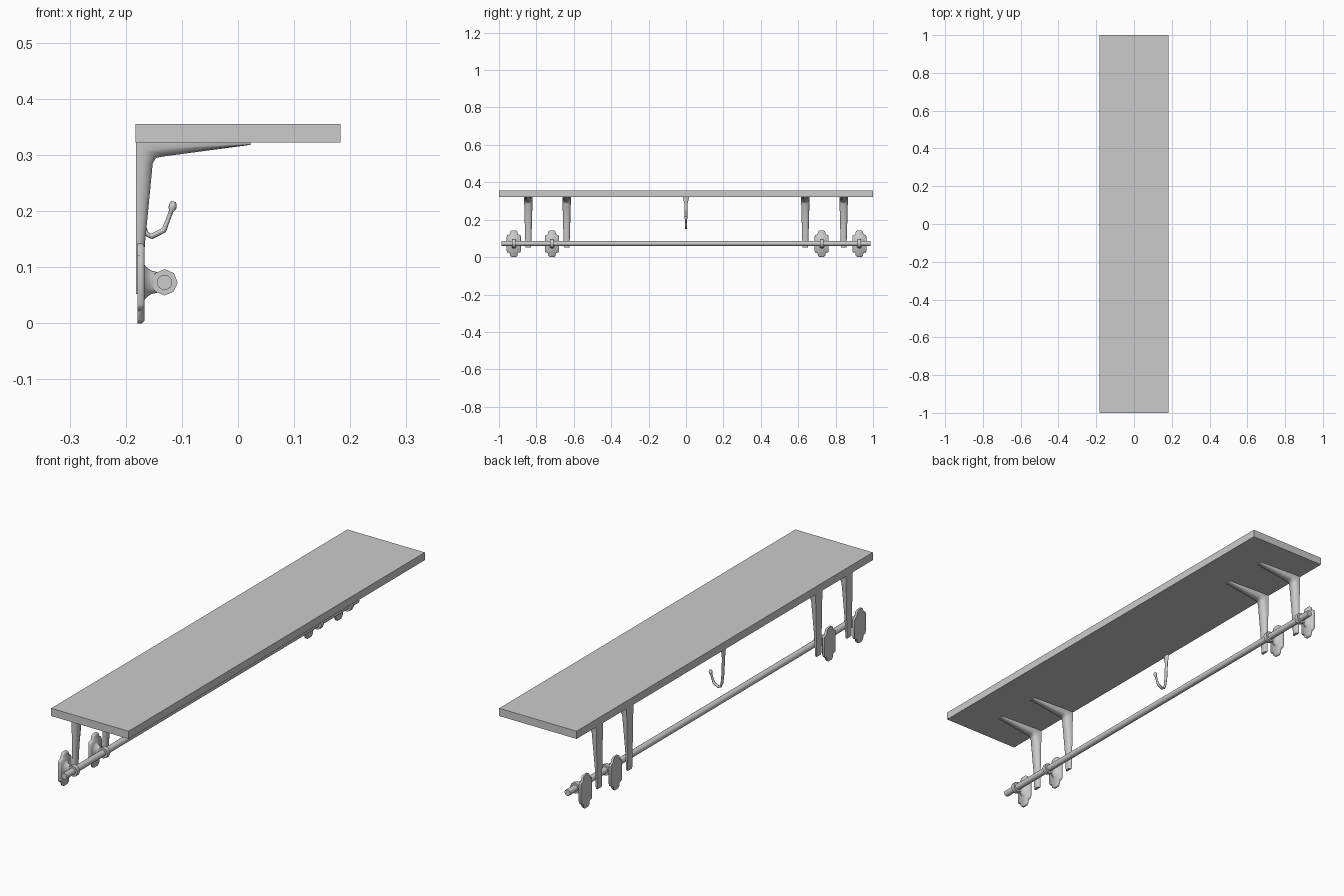
import bpy, bmesh, math
from mathutils import Matrix, Vector

if "Cube" in bpy.data.objects:
    bpy.data.objects.remove(bpy.data.objects["Cube"])


def finish(bm, name, angle=35):
    bmesh.ops.recalc_face_normals(bm, faces=bm.faces)
    me = bpy.data.meshes.new(name)
    bm.to_mesh(me)
    bm.free()
    ob = bpy.data.objects.new(name, me)
    bpy.context.collection.objects.link(ob)
    bpy.ops.object.select_all(action='DESELECT')
    ob.select_set(True)
    bpy.context.view_layer.objects.active = ob
    bpy.ops.object.shade_smooth_by_angle(angle=math.radians(angle))
    return ob


def loft(bm, rings):
    vs = [[bm.verts.new(p) for p in r] for r in rings]
    n = len(vs[0])
    for a, b in zip(vs, vs[1:]):
        for i in range(n):
            bm.faces.new((a[i], a[(i + 1) % n], b[(i + 1) % n], b[i]))
    bm.faces.new(vs[0])
    bm.faces.new(vs[-1])


def y_cylinder(bm, x, y, z, r, depth, sides):
    m = Matrix.Translation((x, y, z)) @ Matrix.Rotation(math.pi / 2, 4, 'X')
    bmesh.ops.create_cone(bm, cap_ends=True, segments=sides, radius1=r,
                          radius2=r, depth=depth, matrix=m)


def copies(ob, ys):
    ob.location.y = ys[0]
    for y in ys[1:]:
        c = ob.copy()
        c.location.y = y
        bpy.context.collection.objects.link(c)


# Shelf board
bm = bmesh.new()
bmesh.ops.create_cube(bm, size=1, matrix=Matrix.Translation((0, 0, 0.3385))
                      @ Matrix.Diagonal((0.366, 2, 0.033, 1)))
finish(bm, "shelf_board")

# Shelf brackets: outer point, inner point, half width at each station
stations = [((-.182, .052), (-.170, .052), .015),
            ((-.182, .14), (-.166, .14), .018),
            ((-.182, .285), (-.152, .285), .022),
            ((-.182, .322), (-.146, .295), .023),
            ((-.138, .322), (-.136, .297), .022),
            ((.022, .322), (.022, .318), .013)]
section = [(-1, 0), (-1, .45), (-.75, .85), (-.35, 1),
           (.35, 1), (.75, .85), (1, .45), (1, 0)]
bm = bmesh.new()
loft(bm, [[(o[0] + (i[0] - o[0]) * t, w * s, o[1] + (i[1] - o[1]) * t)
           for s, t in section] for o, i, w in stations])
copies(finish(bm, "shelf_bracket", 60), [-.843, -.638, .638, .843])

# Hanging rod
bm = bmesh.new()
y_cylinder(bm, -.131, 0, .073, .0135, 1.975, 16)
finish(bm, "hanging_rod")

# Rod holders: lobed wall plate, flared arm and eight-sided ring
half = [(.011, .143), (.019, .137), (.022, .121), (.035, .117), (.038, .108),
        (.038, .034), (.035, .026), (.022, .022), (.019, .007), (.011, 0)]
outline = half + [(-y, z) for y, z in reversed(half)]
bm = bmesh.new()
loft(bm, [[(x, y * s, .0715 + (z - .0715) * s) for y, z in outline]
          for x, s in [(-.179, 1), (-.171, 1), (-.167, .94)]])
arm = [(-.169, .024, .034), (-.163, .016, .027),
       (-.155, .010, .021), (-.142, .008, .018)]
loft(bm, [[(x, a * math.cos(k * math.pi / 6), .073 + b * math.sin(k * math.pi / 6))
           for k in range(12)] for x, a, b in arm])
y_cylinder(bm, -.131, 0, .073, .0235, .018, 8)
copies(finish(bm, "rod_holder", 60), [-.921, -.717, .725, .927])

# Coat hook: path point, half width in y, half thickness
path = [((-.177, .322), .016, .005), ((-.177, .305), .013, .005),
        ((-.177, .285), .008, .005), ((-.175, .22), .007, .005),
        ((-.170, .175), .006, .005), ((-.164, .160), .006, .005),
        ((-.154, .155), .006, .005), ((-.132, .166), .006, .005),
        ((-.125, .184), .005, .004), ((-.119, .200), .005, .004),
        ((-.117, .205), .008, .007), ((-.116, .212), .008, .007),
        ((-.115, .217), .004, .004)]
rings = []
for i, (p, w, t) in enumerate(path):
    a, b = path[max(i - 1, 0)][0], path[min(i + 1, len(path) - 1)][0]
    d = Vector((b[0] - a[0], b[1] - a[1])).normalized()
    rings.append([(p[0] - d.y * t * math.sin(k * math.pi / 4), w * math.cos(k * math.pi / 4),
                   p[1] + d.x * t * math.sin(k * math.pi / 4)) for k in range(8)])
bm = bmesh.new()
loft(bm, rings)
finish(bm, "coat_hook", 60)
